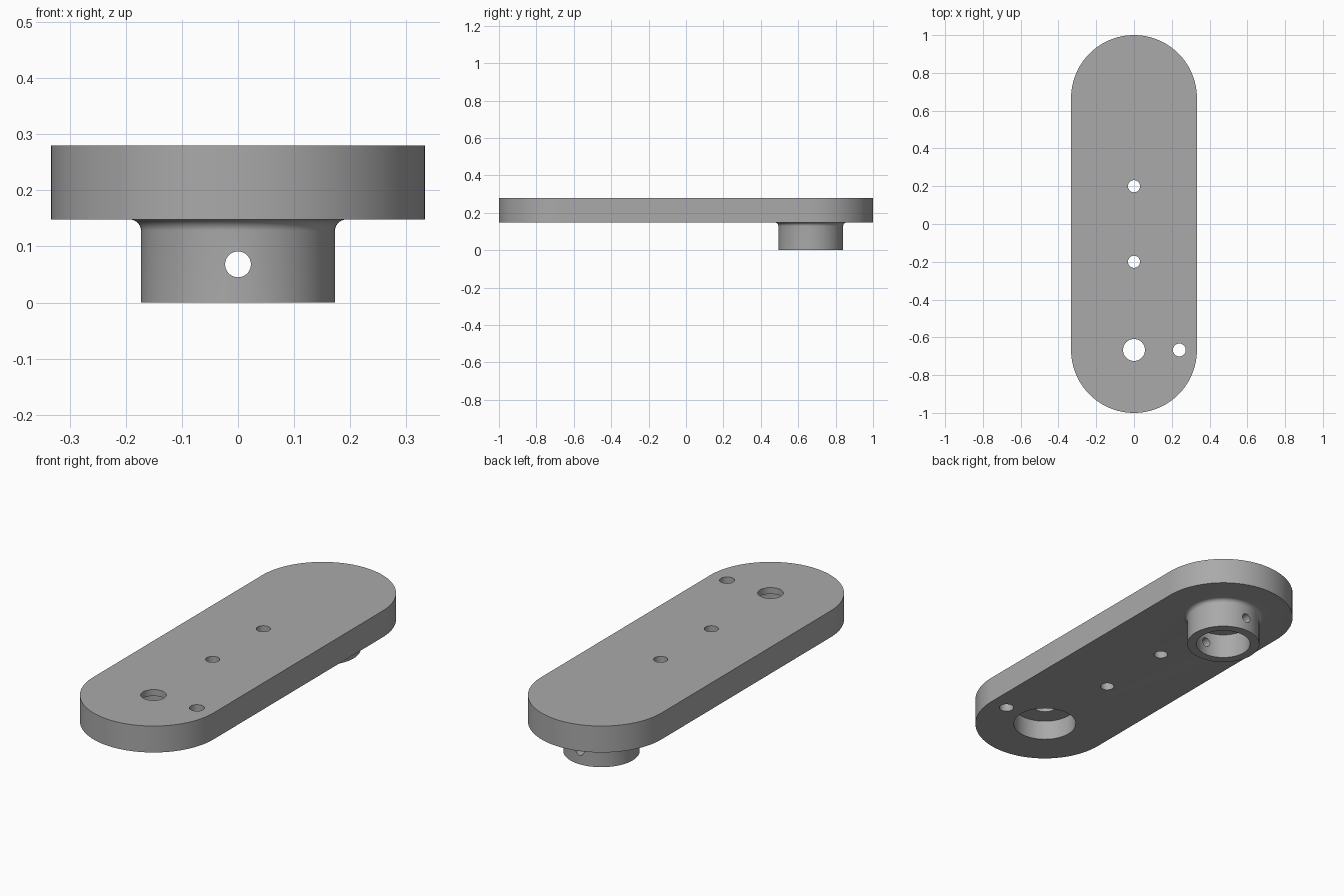
import bpy, bmesh
from math import sin, cos, pi, radians
from mathutils import Matrix

if "Cube" in bpy.data.objects:
    bpy.data.objects.remove(bpy.data.objects["Cube"], do_unlink=True)

R = 0.333            # plate end radius
END = 1 - R          # y of the end centres
Z0, Z1 = 0.148, 0.28  # plate underside and top
BOSS_R, BORE_R, FILLET = 0.173, 0.129, 0.02

grey = bpy.data.materials.new("plain grey")
grey.use_nodes = True
colour = (0.4, 0.4, 0.4, 1)
grey.diffuse_color = colour
grey.node_tree.nodes["Principled BSDF"].inputs["Base Color"].default_value = colour


def make_object(name, bm):
    bmesh.ops.recalc_face_normals(bm, faces=bm.faces)
    mesh = bpy.data.meshes.new(name)
    bm.to_mesh(mesh)
    bm.free()
    mesh.materials.append(grey)
    obj = bpy.data.objects.new(name, mesh)
    bpy.context.collection.objects.link(obj)
    return obj


def cylinder(name, r, low, high, x=0, y=0, along_y=False, z=0):
    """Upright from z=low to high, or lying from y=low to high."""
    bm = bmesh.new()
    mid = (low + high) / 2
    if along_y:
        place = Matrix.Translation((x, mid, z)) @ Matrix.Rotation(pi / 2, 4, 'X')
    else:
        place = Matrix.Translation((x, y, mid))
    bmesh.ops.create_cone(bm, cap_ends=True, segments=64, radius1=r, radius2=r,
                          depth=high - low, matrix=place)
    return make_object(name, bm)


def combine(target, tool, operation):
    mod = target.modifiers.new(tool.name, 'BOOLEAN')
    mod.operation, mod.solver, mod.object = operation, 'EXACT', tool
    bpy.context.view_layer.objects.active = target
    bpy.ops.object.modifier_apply(modifier=mod.name)
    bpy.data.objects.remove(tool, do_unlink=True)


# Plate: rounded slot outline, extruded upward
bm = bmesh.new()
outline = []
for centre, start in ((END, 0), (-END, pi)):
    for i in range(49):
        a = start + pi * i / 48
        outline.append(bm.verts.new((R * cos(a), centre + R * sin(a), Z0)))
base = bm.faces.new(outline)
top = bmesh.ops.extrude_face_region(bm, geom=[base])["geom"]
bmesh.ops.translate(bm, vec=(0, 0, Z1 - Z0),
                    verts=[v for v in top if isinstance(v, bmesh.types.BMVert)])
plate = make_object("mounting_arm", bm)

# Boss: lathed collar with a fillet where it meets the plate
bm = bmesh.new()
profile = [(0, 0), (BOSS_R, 0)]
for i in range(9):
    a = pi / 2 * i / 8
    profile.append((BOSS_R + FILLET * (1 - cos(a)), Z0 - FILLET + FILLET * sin(a)))
profile += [(BOSS_R + FILLET, Z0 + 0.02), (0, Z0 + 0.02)]
points = [bm.verts.new((r, END, z)) for r, z in profile]
edges = [bm.edges.new(pair) for pair in zip(points, points[1:])]
bmesh.ops.spin(bm, geom=points + edges, cent=(0, END, 0), axis=(0, 0, 1),
               angle=2 * pi, steps=96)
bmesh.ops.remove_doubles(bm, verts=bm.verts, dist=0.0005)
combine(plate, make_object("boss", bm), 'UNION')

# Blind bore and cross pin hole in the boss
cutters = [cylinder("bore", BORE_R, -0.1, 0.125, y=END),
           cylinder("pin_hole", 0.023, END - 0.3, END + 0.3, along_y=True, z=0.068)]
# Counterbored pivot hole, its neighbour, and the two middle holes
cutters += [cylinder("counterbore", 0.149, 0, Z0 + 0.1, y=-END),
            cylinder("pivot_hole", 0.058, 0.2, 0.4, y=-END),
            cylinder("side_hole", 0.034, 0, 0.4, x=0.24, y=-END)]
cutters += [cylinder("middle_hole", 0.032, 0, 0.4, y=y) for y in (-0.2, 0.2)]
for cutter in cutters:
    combine(plate, cutter, 'DIFFERENCE')

# Smooth round walls with crisp edges
bpy.ops.object.select_all(action='DESELECT')
plate.select_set(True)
bpy.context.view_layer.objects.active = plate
bpy.ops.object.shade_smooth_by_angle(angle=radians(30))
